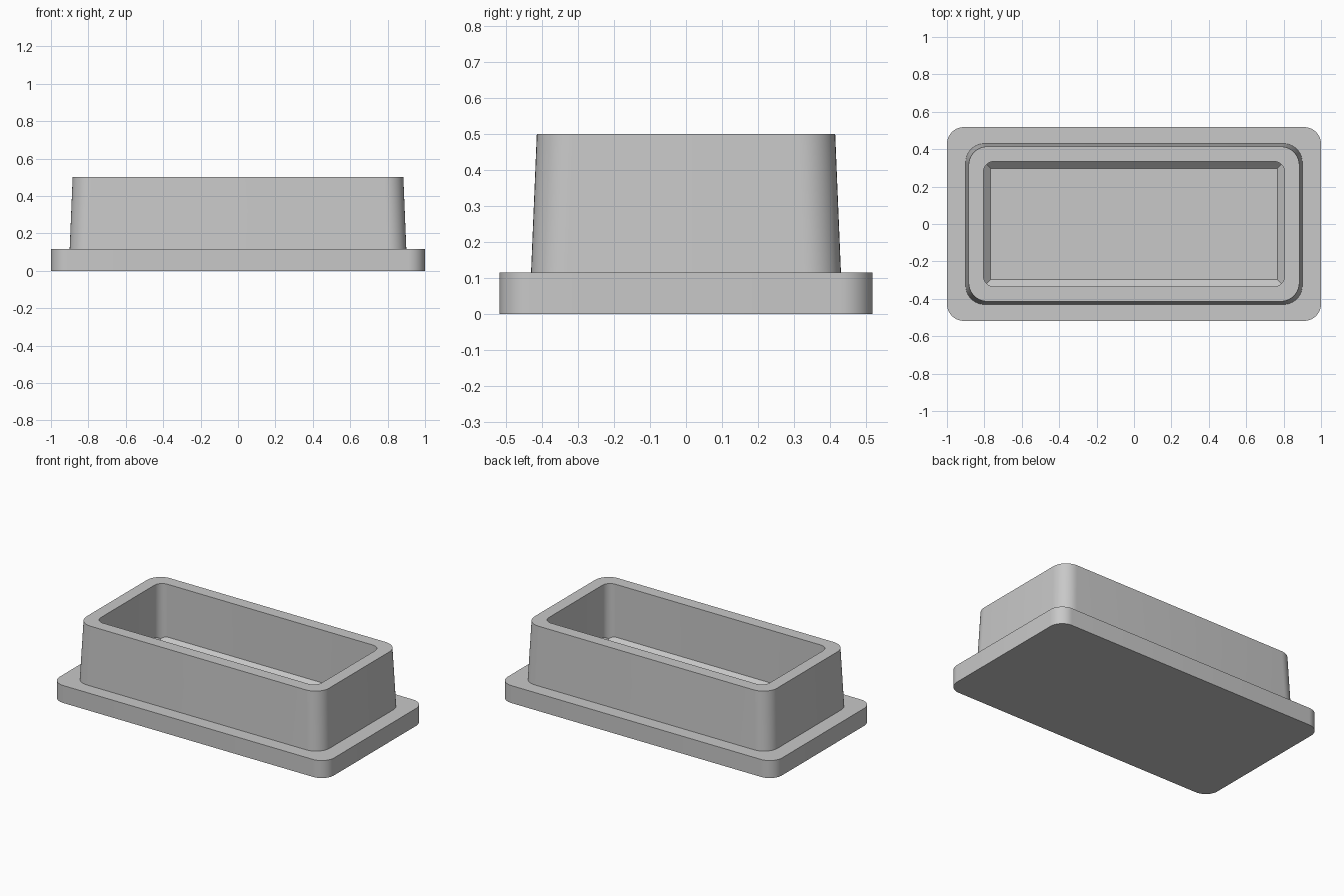
import bpy, bmesh, math

if "Cube" in bpy.data.objects:
    bpy.data.objects.remove(bpy.data.objects["Cube"])

SEGMENTS = 10         # segments per rounded corner (even, so one lies on the mitre)
FLOOR = (0.767, 0.298, 0.115)   # half width, half depth and height of the cavity floor


def rounded_ring(bm, hx, hy, r, z):
    """Loop of vertices around a rounded rectangle; z may be a rule of x and y."""
    ring = []
    for i, (sx, sy) in enumerate([(1, 1), (-1, 1), (-1, -1), (1, -1)]):
        for k in range(SEGMENTS + 1):
            a = math.pi / 2 * (i + k / SEGMENTS)
            x = sx * (hx - r) + r * math.cos(a)
            y = sy * (hy - r) + r * math.sin(a)
            ring.append(bm.verts.new((x, y, z(x, y) if callable(z) else z)))
    return ring


def chamfer_height(x, y):
    """Height of the mitred 45 degree chamfer rising from the floor edges."""
    return FLOOR[2] + max(abs(x) - FLOOR[0], abs(y) - FLOOR[1])


def loft(name, sections, material):
    """Skin a stack of rounded rectangles and cap both ends."""
    bm = bmesh.new()
    rings = [rounded_ring(bm, *s) for s in sections]
    for a, b in zip(rings, rings[1:]):
        n = len(a)
        for i in range(n):
            j = (i + 1) % n
            bm.faces.new((a[i], a[j], b[j], b[i]))
    bm.faces.new(rings[0][::-1])
    bm.faces.new(rings[-1])
    bmesh.ops.remove_doubles(bm, verts=bm.verts, dist=1e-5)
    bmesh.ops.recalc_face_normals(bm, faces=bm.faces)
    mesh = bpy.data.meshes.new(name)
    bm.to_mesh(mesh)
    bm.free()
    mesh.materials.append(material)
    obj = bpy.data.objects.new(name, mesh)
    bpy.context.collection.objects.link(obj)
    bpy.context.view_layer.objects.active = obj
    obj.select_set(True)
    bpy.ops.object.shade_smooth_by_angle(angle=math.radians(25))
    return obj


grey = bpy.data.materials.new("grey")
grey.diffuse_color = (0.58, 0.58, 0.58, 1)
grey.use_nodes = True
grey.node_tree.nodes["Principled BSDF"].inputs["Base Color"].default_value = grey.diffuse_color

# Flanged open box: half width, half depth, corner radius, height
loft("flanged_box", [
    (1.0, 0.518, 0.09, 0.0),                # flange underside
    (1.0, 0.518, 0.09, 0.115),              # flange top edge
    (0.90, 0.43, 0.10, 0.115),              # foot of the tapered wall
    (0.884, 0.414, 0.10, 0.50),             # outer rim
    (0.805, 0.335, 0.057, 0.50),            # inner rim
    (0.805, 0.335, 0.057, chamfer_height),  # top of the chamfer
    (FLOOR[0], FLOOR[1], 0.0, FLOOR[2]),    # cavity floor
], grey)
